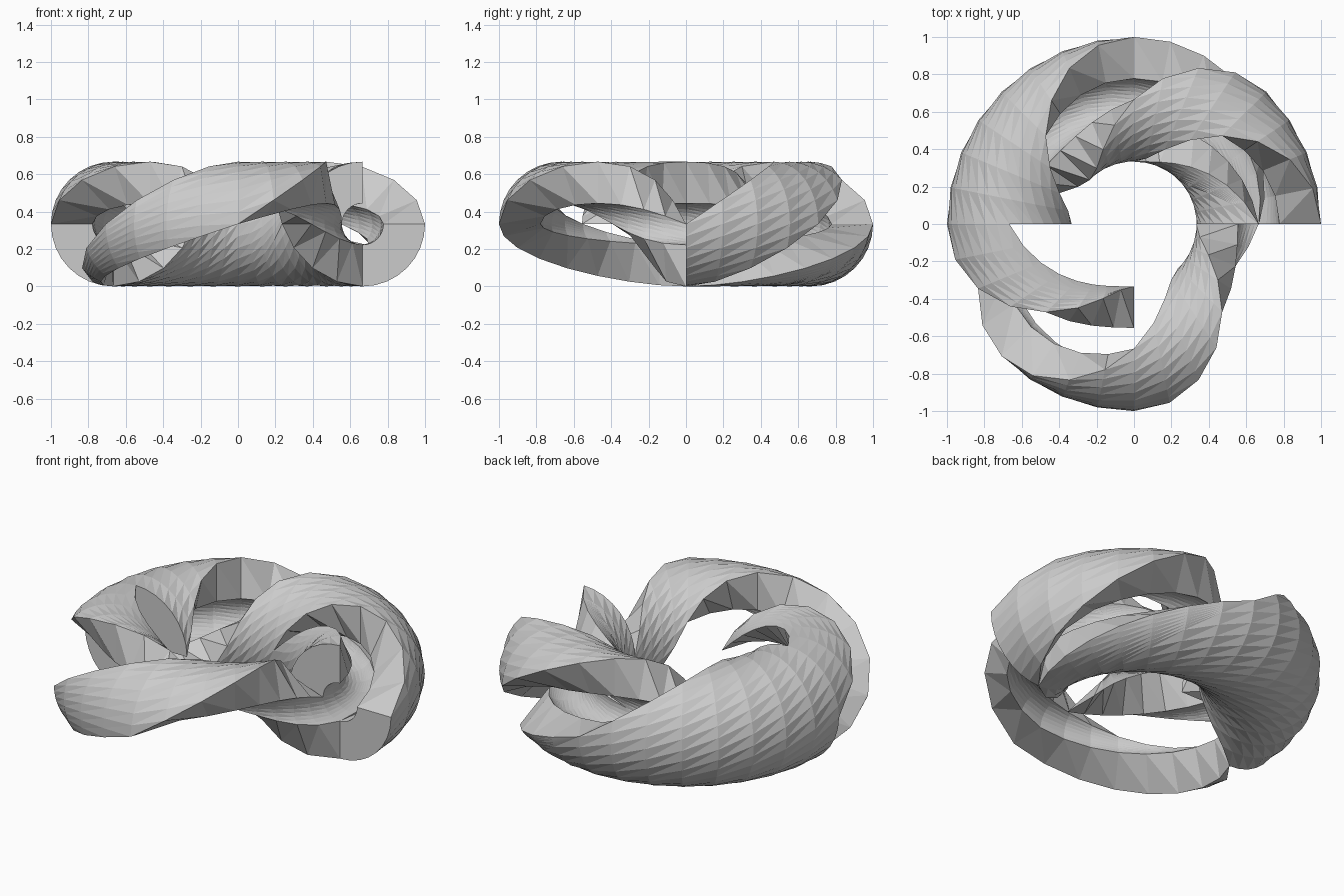
import bpy, bmesh
from math import sin, cos, radians

if "Cube" in bpy.data.objects:
    bpy.data.objects.remove(bpy.data.objects["Cube"])

R, R_OUT, R_IN = 2 / 3, 1 / 3, 1 / 9   # ring radius, tube radius, bore radius
STEP = 11.25                           # degrees per ring segment
ARC = 8                                # sides of each quarter arc
N = 2 * (ARC + 1)                      # points in one cross-section


def section(deg, lo, hi):
    """Slice of tube wall between two tube angles, placed on the ring."""
    arc = [lo + (hi - lo) * i / ARC for i in range(ARC + 1)]
    t, pts = radians(deg), []
    for r, a in [(R_OUT, a) for a in arc] + [(R_IN, a) for a in reversed(arc)]:
        d = R + r * cos(radians(a))
        pts.append((d * cos(t), d * sin(t), R_OUT + r * sin(radians(a))))
    return pts


def strand(name, length, start, angle_range, capped):
    """Join twisting sections; angle_range(s) gives the tube angles at s degrees."""
    segs = round(length / STEP)
    verts, faces = [], []
    for i in range(segs + 1):
        s = i * STEP
        verts += section(start + s, *angle_range(s))
    for i in range(segs):
        for j in range(N):
            k = (j + 1) % N
            a, b = i * N + j, i * N + k
            c, d = b + N, a + N
            if ARC < j < N - 1:        # bore wall splits the other way
                faces += [(a, d, c), (a, c, b)]
            else:
                faces += [(a, d, b), (b, d, c)]
    # flat ends
    if capped:
        last = segs * N
        for j in range(ARC):
            q = (j, j + 1, N - 2 - j, N - 1 - j)
            faces += [q, tuple(last + v for v in reversed(q))]
    mesh = bpy.data.meshes.new(name)
    mesh.from_pydata(verts, [], faces)
    # tidy up the pointed ends of the tapered strands
    bm = bmesh.new()
    bm.from_mesh(mesh)
    bmesh.ops.remove_doubles(bm, verts=bm.verts, dist=1e-5)
    bm.to_mesh(mesh)
    bm.free()
    obj = bpy.data.objects.new(name, mesh)
    bpy.context.collection.objects.link(obj)


def quarter(first):
    """Constant quarter slice, turning twice as fast as the ring."""
    return lambda s: (first + 2 * s, first + 90 + 2 * s)


def tapered(first):
    """Slice that opens over 90 degrees, stays a quarter, then closes again."""
    def angles(s):
        lo = first + (s if s < 90 else 2 * s - 90)
        hi = first + (2 * s if s < 180 else 180 + s)
        return lo, hi
    return angles


# two half-turn strands with square ends
strand("half_strand_inner", 180, 0, quarter(90), True)
strand("half_strand_outer", 180, 0, quarter(270), True)
# two longer strands tapering to an edge, half a turn apart
strand("tapered_strand_right", 270, 0, tapered(90), False)
strand("tapered_strand_left", 270, 180, tapered(270), False)
